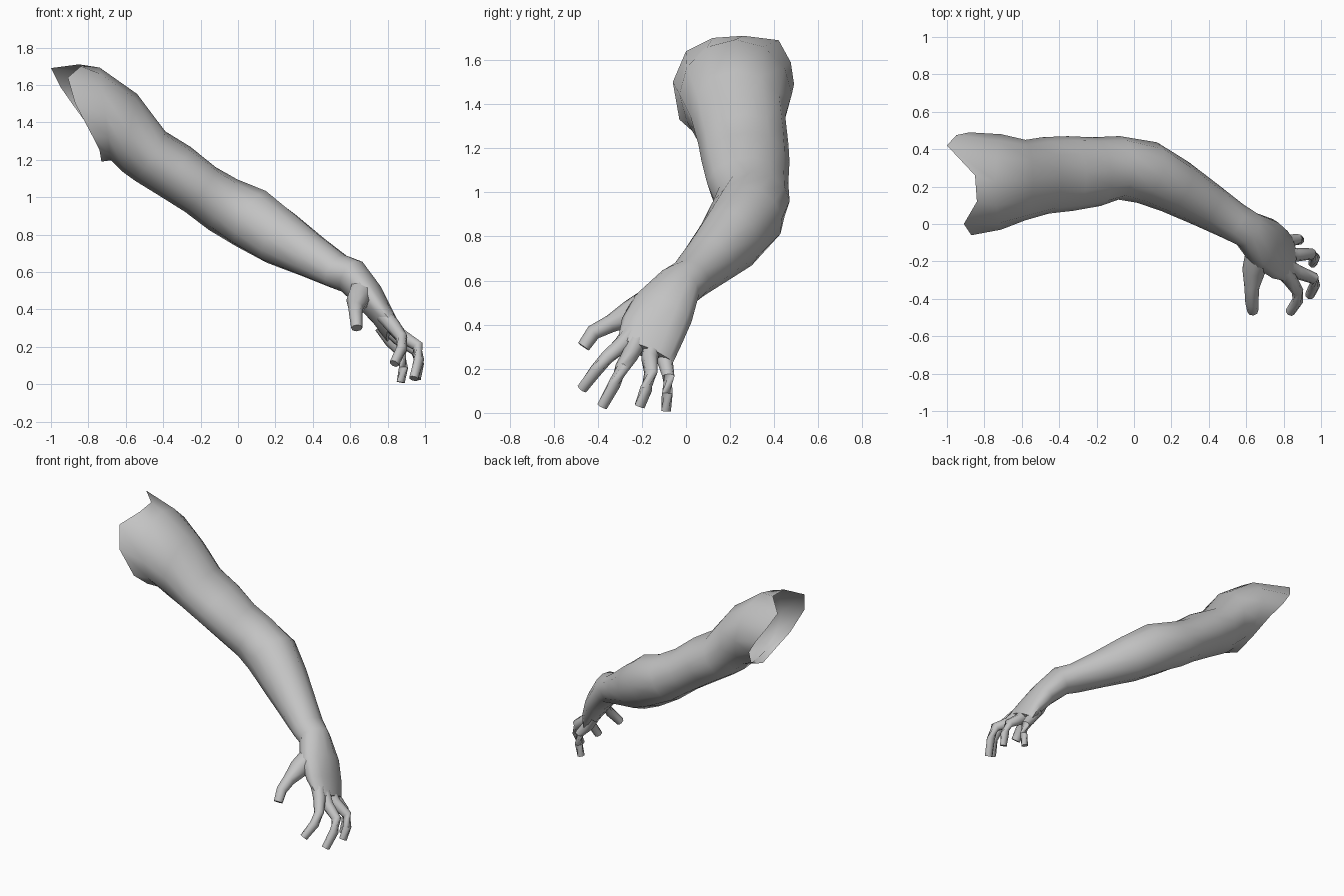
import bpy, bmesh, math
from mathutils import Vector

if "Cube" in bpy.data.objects:
    bpy.data.objects.remove(bpy.data.objects["Cube"])

skin = bpy.data.materials.new("plain_grey")
skin.diffuse_color = (0.55, 0.55, 0.55, 1)
skin.use_nodes = True
skin.node_tree.nodes["Principled BSDF"].inputs["Base Color"].default_value = skin.diffuse_color
Z = Vector((0, 0, 1))


def ellipse(c, w, u, n):
    """Ring of n points around c with half-axes w (side) and u (up)."""
    c, w, u = Vector(c), Vector(w), Vector(u)
    return [c + w * math.cos(2 * math.pi * i / n) + u * math.sin(2 * math.pi * i / n)
            for i in range(n)]


def tube_rings(stations, n, start=None):
    """Rings square to a path; each station is (centre, side half, up half)."""
    pts = [Vector(s[0]) for s in stations]
    rings = []
    for i, (c, a, b) in enumerate(stations):
        t = (pts[min(i + 1, len(pts) - 1)] - pts[max(i - 1, 0)]).normalized()
        side = Z.cross(t).normalized()
        rings.append(ellipse(c, side * a, t.cross(side) * b, n))
    return rings


def loft(name, rings, angle=60):
    """Skin a list of rings, closing only the far end."""
    bm = bmesh.new()
    rows = [[bm.verts.new(p) for p in r] for r in rings]
    n = len(rows[0])
    for r0, r1 in zip(rows, rows[1:]):
        for i in range(n):
            j = (i + 1) % n
            bm.faces.new((r0[i], r0[j], r1[j], r1[i]))
    bm.faces.new(rows[-1])
    bmesh.ops.recalc_face_normals(bm, faces=bm.faces)
    me = bpy.data.meshes.new(name)
    bm.to_mesh(me)
    bm.free()
    me.materials.append(skin)
    ob = bpy.data.objects.new(name, me)
    bpy.context.collection.objects.link(ob)
    bpy.ops.object.select_all(action='DESELECT')
    ob.select_set(True)
    bpy.context.view_layer.objects.active = ob
    bpy.ops.object.shade_smooth_by_angle(angle=math.radians(angle))
    return ob


N = 12

# Open, uneven shoulder rim, starting at the back and running over the top
rim = [Vector(p) for p in [
    (-.88, .49, 1.49), (-.95, .475, 1.59), (-1.0, .42, 1.69), (-.85, .26, 1.71),
    (-.84, .12, 1.70), (-.91, 0, 1.64), (-.87, -.06, 1.5), (-.78, -.03, 1.33),
    (-.74, .06, 1.25), (-.73, .2, 1.19), (-.74, .34, 1.25), (-.80, .45, 1.38)]]

# Shoulder bulge
shoulder = [ellipse((-.71, .225, 1.445), (0, .255, 0), (-.03, 0, .248), N),
            ellipse((-.58, .235, 1.345), (0, .215, 0), (.04, 0, .207), N)]

# Upper arm, elbow and forearm
arm = tube_rings([
    ((-.47, .26, 1.22), .205, .155),
    ((-.34, .27, 1.14), .20, .155),
    ((-.20, .28, 1.04), .185, .145),
    ((-.08, .30, .96), .17, .155),
    ((.07, .275, .885), .17, .17),
    ((.22, .20, .785), .15, .155),
    ((.39, .10, .685), .125, .12),
    ((.53, .015, .605), .105, .097)], N)

# Wrist, palm and knuckles
hand = [ellipse(c, w, u, N) for c, w, u in [
    ((.61, -.03, .575), (.04, .09, -.035), (.055, 0, .08)),
    ((.70, -.105, .47), (.045, .13, -.058), (.065, 0, .05)),
    ((.77, -.155, .37), (.03, .135, -.06), (.052, 0, .036)),
    ((.83, -.185, .275), (0, .125, -.05), (.038, 0, .026))]]

loft("arm_and_hand", [rim] + shoulder + arm + hand)

# Curled digits with blunt ends: path points and radii
digits = {
    "thumb": ([(.665, -.16, .50), (.64, -.25, .45), (.63, -.34, .405),
               (.63, -.42, .365), (.635, -.465, .30)],
              [.07, .062, .04, .035, .03]),
    "index_finger": ([(.78, -.24, .37), (.83, -.29, .31), (.875, -.36, .25),
                      (.875, -.41, .19), (.835, -.47, .11)],
                     [.045, .04, .032, .03, .026]),
    "middle_finger": ([(.81, -.22, .33), (.87, -.255, .26), (.96, -.29, .205),
                       (.967, -.325, .13), (.94, -.38, .03)],
                      [.045, .038, .032, .029, .026]),
    "ring_finger": ([(.79, -.15, .32), (.86, -.165, .245), (.95, -.16, .18),
                     (.967, -.18, .11), (.955, -.21, .03)],
                    [.045, .038, .03, .028, .025]),
    "little_finger": ([(.77, -.09, .31), (.82, -.095, .23), (.875, -.08, .165),
                       (.885, -.085, .09), (.87, -.09, .01)],
                      [.042, .036, .028, .026, .024]),
}
for name, (path, radii) in digits.items():
    loft(name, tube_rings([(p, r, r) for p, r in zip(path, radii)], 8), 50)
